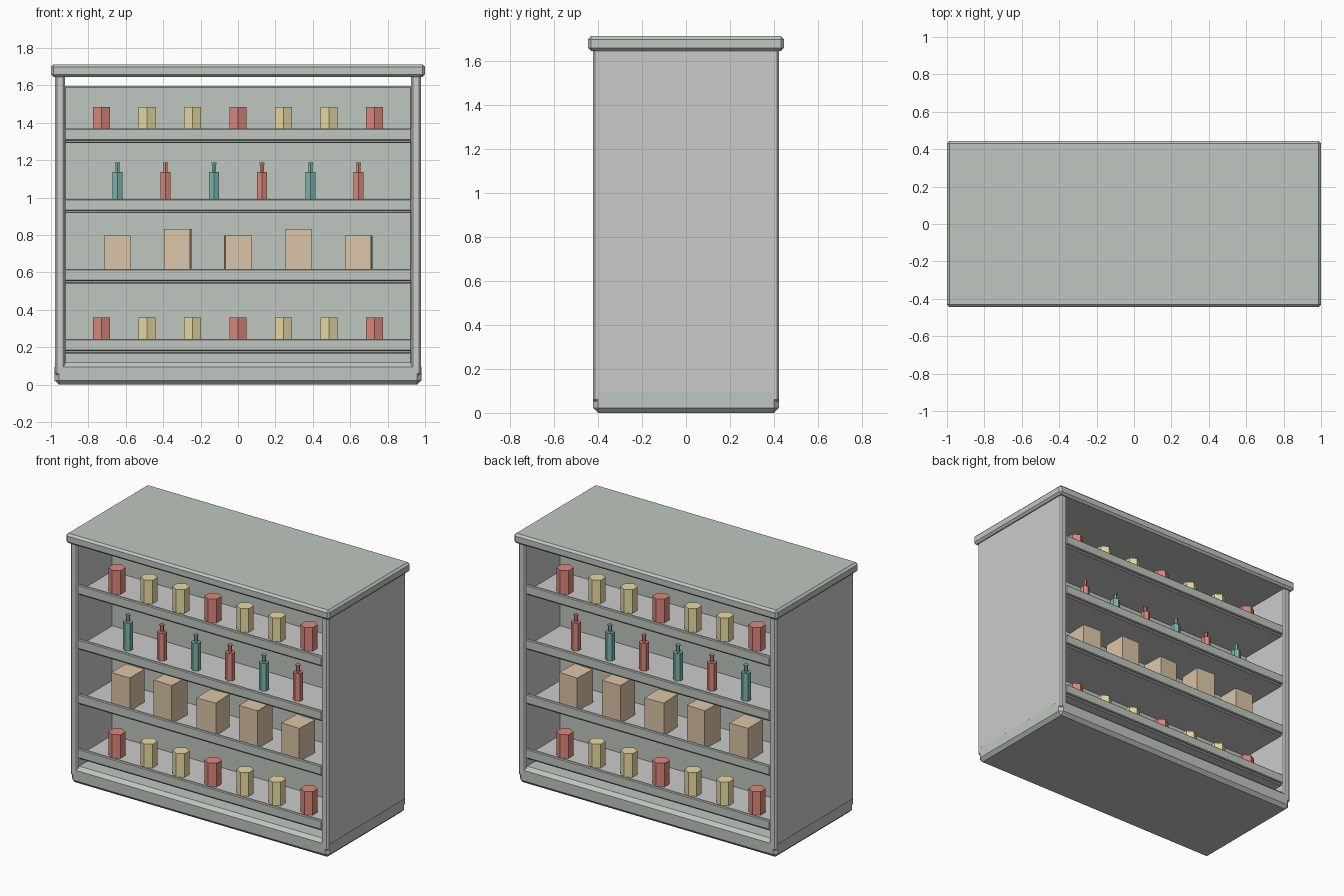
import bpy, bmesh
from math import pi
from mathutils import Matrix

if "Cube" in bpy.data.objects:
    bpy.data.objects.remove(bpy.data.objects["Cube"])


def material(name, rgb):
    m = bpy.data.materials.new(name)
    m.diffuse_color = (*rgb, 1)
    m.use_nodes = True
    m.node_tree.nodes["Principled BSDF"].inputs["Base Color"].default_value = m.diffuse_color
    return m


GREEN = material("sage_paint", (0.52, 0.57, 0.52))
RED = material("red", (0.72, 0.25, 0.21))
YELLOW = material("yellow", (0.82, 0.71, 0.37))
TEAL = material("teal", (0.21, 0.47, 0.43))
CARD = material("cardboard", (0.72, 0.56, 0.39))


def finish(bm, name, mat):
    me = bpy.data.meshes.new(name)
    bm.to_mesh(me)
    bm.free()
    ob = bpy.data.objects.new(name, me)
    bpy.context.collection.objects.link(ob)
    if mat:
        me.materials.append(mat)
    return ob


def box(name, x, y, z, mat=None, bevel=0.0, turn=0.0):
    """Box from (min, max) ranges, with chamfered edges and a turn about its own z axis."""
    bm = bmesh.new()
    size = [r[1] - r[0] for r in (x, y, z)]
    mid = [(r[0] + r[1]) / 2 for r in (x, y, z)]
    bmesh.ops.create_cube(bm, size=1, matrix=Matrix.Diagonal((*size, 1)))
    if bevel:
        bmesh.ops.bevel(bm, geom=bm.edges[:], offset=bevel, segments=1, affect='EDGES')
    ob = finish(bm, name, mat)
    ob.location = mid
    ob.rotation_euler.z = turn
    return ob


def hex_stack(name, loc, sections, mat):
    """Stacked six-sided cylinders; sections are (radius, z_low, z_high)."""
    bm = bmesh.new()
    for r, lo, hi in sections:
        m = Matrix.Translation((0, 0, (lo + hi) / 2)) @ Matrix.Rotation(pi / 2, 4, 'Z')
        geo = bmesh.ops.create_cone(bm, cap_ends=True, segments=6, radius1=r, radius2=r,
                                    depth=hi - lo)
        # put a corner towards the front
        corner_y = max(abs(v.co.y) for v in geo['verts'])
        if corner_y > r * 0.99:
            m = Matrix.Translation((0, 0, (lo + hi) / 2))
        bmesh.ops.transform(bm, matrix=m, verts=geo['verts'])
    finish(bm, name, mat).location = loc


# Carcass
box("base_plinth", (-0.98, 0.98), (-0.423, 0.423), (0, 0.118), GREEN, 0.023)
box("top_cap", (-1, 1), (-0.445, 0.445), (1.645, 1.712), GREEN, 0.014)
box("back_panel", (-0.93, 0.93), (-0.045, 0.045), (0.09, 1.595), GREEN, 0.007)
for name, s in (("left", -1), ("right", 1)):
    box(name + "_side_panel", sorted((s * 0.925, s * 0.979)), (-0.423, 0.423),
        (0.05, 1.655), None, 0.01)

# Shelves and stock on both faces of the unit
DECKS = [0.196, 0.571, 0.946, 1.321]
for face, s in (("front", -1), ("back", 1)):
    for n, z in enumerate(DECKS):
        box(f"{face}_shelf_{n}", (-0.927, 0.927), sorted((s * 0.03, s * 0.4)),
            (z - 0.03, z), None, 0.005)
        box(f"{face}_shelf_lip_{n}", (-0.927, 0.927), sorted((s * 0.392, s * 0.415)),
            (z - 0.017, z + 0.047), GREEN, 0.005)

    # Cans on the lowest and highest shelves
    for z in (DECKS[0], DECKS[3]):
        for i in range(7):
            hex_stack(f"{face}_can", ((i - 3) * 0.243, s * 0.27, z), [(0.0525, 0, 0.162)],
                      YELLOW if i % 3 else RED)

    # Cardboard boxes
    for i in range(5):
        x, h = (i - 2) * 0.323, 0.26 if i % 2 else 0.226
        box(f"{face}_carton", (x - 0.07, x + 0.07), sorted((s * 0.19, s * 0.35)),
            (DECKS[1], DECKS[1] + h), CARD, turn=(0, -0.05, 0.05)[i % 3])

    # Bottles: body, neck and cap
    for i in range(6):
        hex_stack(f"{face}_bottle", ((i - 2.5) * 0.258, s * 0.27, DECKS[2]),
                  [(0.031, 0, 0.19), (0.0125, 0.19, 0.23), (0.016, 0.23, 0.24)],
                  RED if i % 2 else TEAL)
